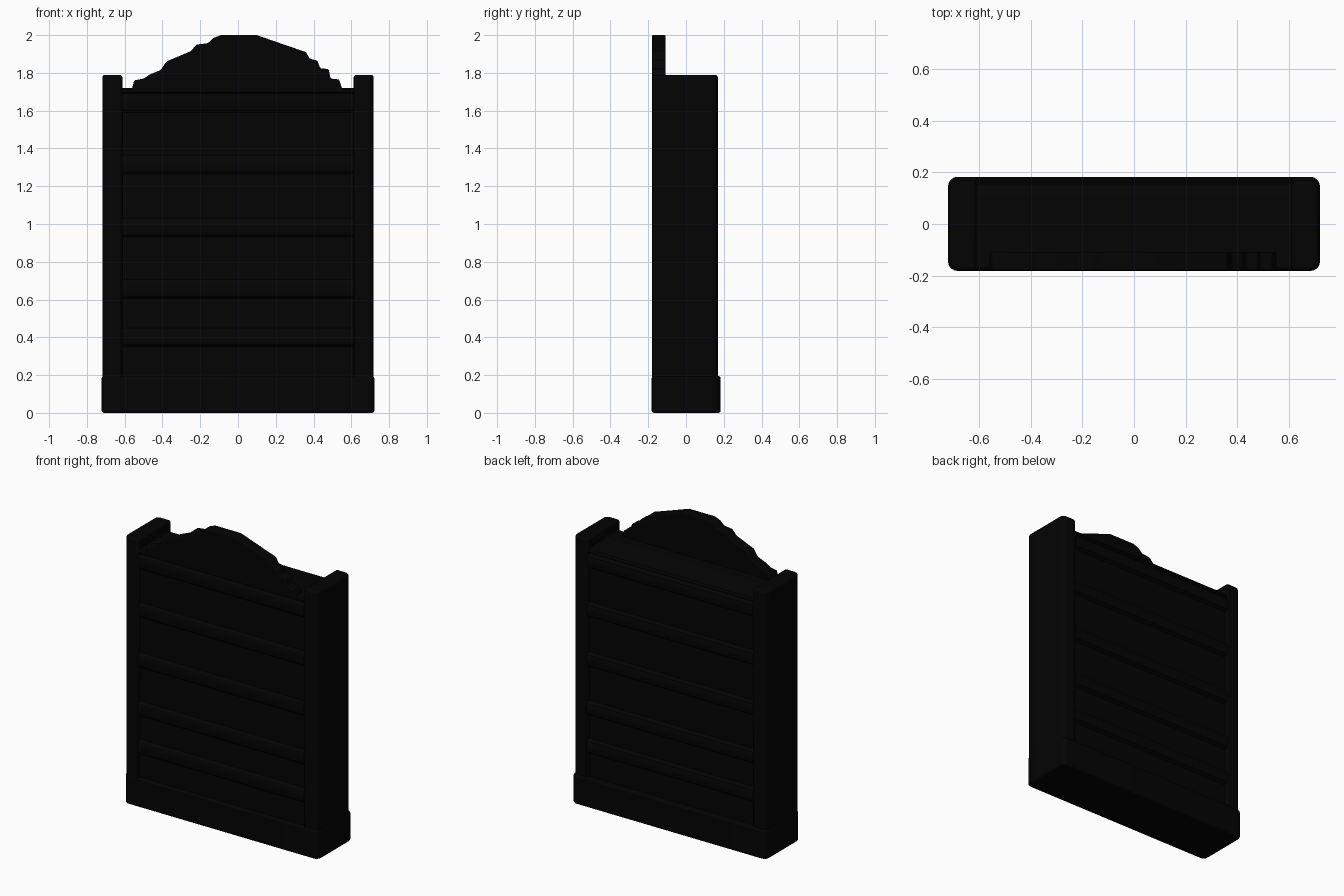
import bpy, bmesh
from mathutils import Vector

if "Cube" in bpy.data.objects:
    bpy.data.objects.remove(bpy.data.objects["Cube"])

mat = bpy.data.materials.new("black_wood")
mat.diffuse_color = (0.001, 0.001, 0.001, 1)
mat.use_nodes = True
mat.node_tree.nodes["Principled BSDF"].inputs["Base Color"].default_value = mat.diffuse_color


def finish(name, bm, bevel):
    me = bpy.data.meshes.new(name)
    bmesh.ops.recalc_face_normals(bm, faces=bm.faces)
    bm.to_mesh(me)
    bm.free()
    ob = bpy.data.objects.new(name, me)
    bpy.context.collection.objects.link(ob)
    me.materials.append(mat)
    if bevel:
        b = ob.modifiers.new("soft_edges", 'BEVEL')
        b.width, b.segments, b.limit_method = bevel, 3, 'ANGLE'
    bpy.ops.object.select_all(action='DESELECT')
    ob.select_set(True)
    bpy.context.view_layer.objects.active = ob
    bpy.ops.object.shade_smooth_by_angle()
    return ob


def box(name, x, y, z, bevel, corner, sides=(-1, 1), hidden=()):
    """Box from (min, max) ranges with upright edges rounded on the given x sides.
    'hidden' lists (direction, rim): that face keeps only a rim, as it is covered."""
    bm = bmesh.new()
    bmesh.ops.create_cube(bm, size=1)
    for v in bm.verts:
        v.co = [r[0] if c < 0 else r[1] for c, r in zip(v.co, (x, y, z))]
    mid = sum(x) / 2
    edges = [e for e in bm.edges
             if abs(e.verts[0].co.z - e.verts[1].co.z) > 1e-4
             and (1 if e.verts[0].co.x > mid else -1) in sides]
    bmesh.ops.bevel(bm, geom=edges, offset=corner, segments=5, profile=0.5,
                    affect='EDGES')
    bm.normal_update()
    for direction, rim in hidden:
        faces = [f for f in bm.faces if f.normal.dot(Vector(direction)) > 0.99]
        if rim:
            bmesh.ops.inset_individual(bm, faces=faces, thickness=rim)
        bmesh.ops.delete(bm, geom=faces, context='FACES')
    return finish(name, bm, bevel)


def extrude(name, points, vec, caps, bevel):
    """Sweep a closed outline along vec, with or without end caps."""
    bm = bmesh.new()
    vec = Vector(vec)
    a = [bm.verts.new(p) for p in points]
    b = [bm.verts.new(Vector(p) + vec) for p in points]
    n = len(a)
    for i in range(n):
        j = (i + 1) % n
        bm.faces.new((a[i], a[j], b[j], b[i]))
    if caps:
        bm.faces.new(a)
        bm.faces.new(b)
    return finish(name, bm, bevel)


# Side posts with rounded outer corners
for s, side in ((-1, "left"), (1, "right")):
    box(side + "_post", sorted((s * 0.612, s * 0.718)), (-0.18, 0.169), (0.17, 1.79),
        0.014, 0.035, (s,), [((0, 0, -1), 0), ((-s, 0, 0), 0.075)])

# Plinth, slightly proud of the posts
box("plinth", (-0.722, 0.722), (-0.182, 0.183), (0.0, 0.195), 0.012, 0.037,
    hidden=[((0, 0, 1), 0.045)])

# Body between the posts: shallow panels with soft shelf noses on both faces
levels = (0.40, 0.655, 0.98, 1.315, 1.64)


def ridged(panel, nose):
    pts = [(panel, 0.18)]
    for z in levels:
        for dz, t in ((-0.05, 0), (-0.036, 0.75), (-0.018, 1),
                      (0.018, 1), (0.036, 0.75), (0.05, 0)):
            pts.append((panel + (nose - panel) * t, z + dz))
    return pts


back = ridged(0.148, 0.177)
front = ridged(-0.162, -0.182)
outline = (back + [(0.163, 1.70), (0.155, 1.716), (0.14, 1.72),
                   (-0.17, 1.72), (-0.18, 1.712), (-0.18, 1.70)] + front[::-1])
extrude("shelf_body", [(-0.615, y, z) for y, z in outline], (1.23, 0, 0), False, 0)

# Carved crest: irregular stepped arch
profile = [(-0.58, 1.705), (-0.56, 1.72), (-0.55, 1.76), (-0.50, 1.77),
           (-0.47, 1.79), (-0.41, 1.815), (-0.38, 1.86), (-0.25, 1.915),
           (-0.22, 1.95), (-0.16, 1.957), (-0.13, 1.985), (-0.09, 2.0),
           (0.10, 2.0), (0.20, 1.965), (0.36, 1.91), (0.38, 1.875), (0.42, 1.865),
           (0.435, 1.825), (0.48, 1.82), (0.49, 1.77), (0.535, 1.765),
           (0.55, 1.72), (0.57, 1.705)]
extrude("crest", [(x, -0.18, z) for x, z in profile], (0, 0.072, 0), True, 0.006)
